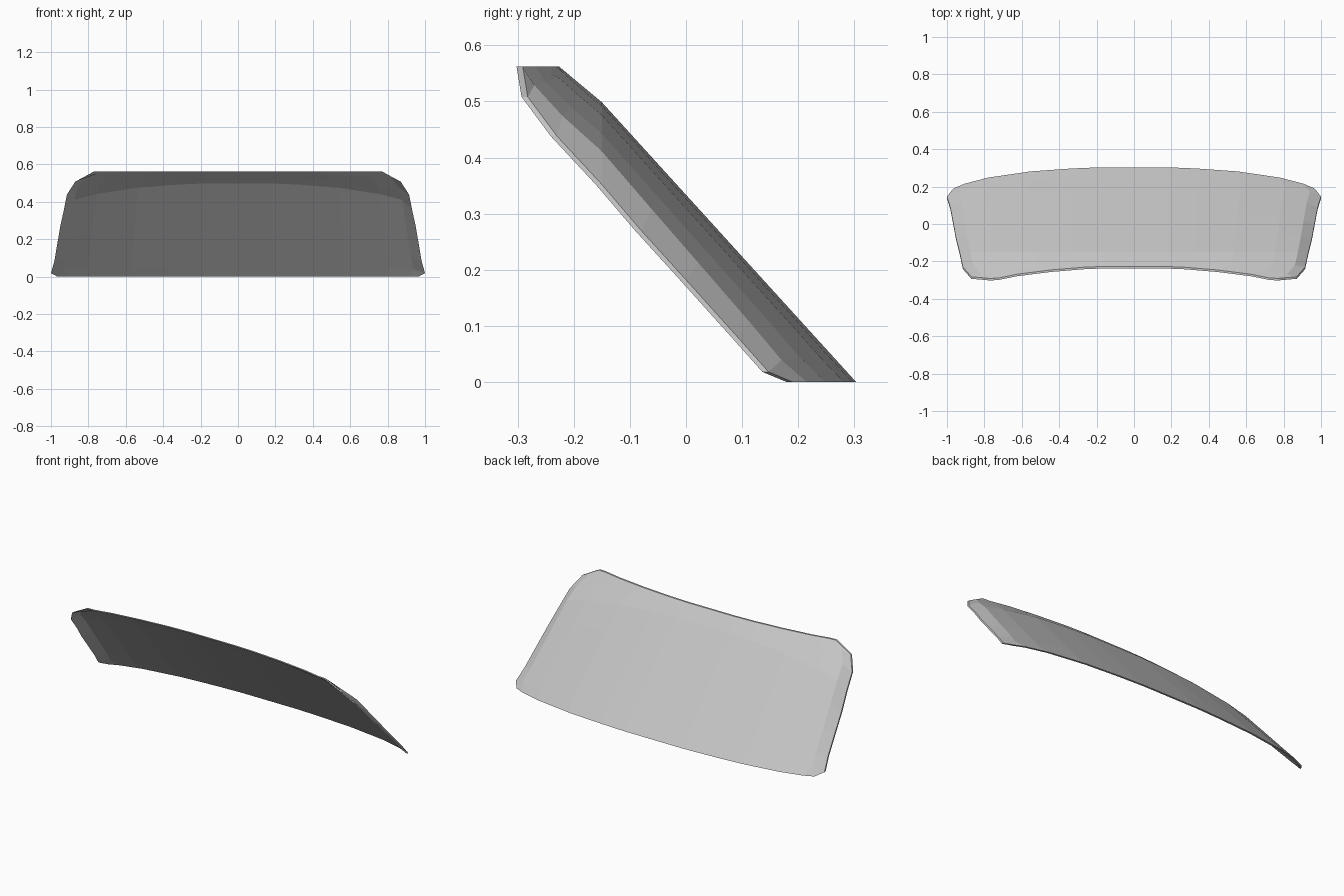
import bpy, bmesh

if "Cube" in bpy.data.objects:
    bpy.data.objects.remove(bpy.data.objects["Cube"])

# Outer edge of the right half, bottom to top: x, y, z
EDGE = [(0.965, 0.19, 0.0), (1.0, 0.147, 0.018), (0.982, 0.09, 0.082),
        (0.965, 0.0, 0.182), (0.95, -0.08, 0.27), (0.932, -0.15, 0.352),
        (0.915, -0.23, 0.438), (0.87, -0.282, 0.508), (0.77, -0.291, 0.562)]
# Position of each row: 0 = lower edge, 1 = bend, 2 = top edge
ROWS = [0, 0.1, 0.27, 0.53, 0.76, 1.0, 1.4, 1.75, 2.0]
COLS = [0.2, 0.37, 0.61, 0.86, 1.0]
BASE = [(0, .305), (.2, .303), (.33, .297), (.57, .28), (.8, .245), (.95, .203), (1.0, .17)]
BEND_Y, TOP_Z, THICK = -0.15, 0.562, 0.011


def base_y(x):
    """Depth of the lower edge at a given width."""
    for (x0, y0), (x1, y1) in zip(BASE, BASE[1:]):
        if x <= x1:
            return y0 + (y1 - y0) * (x - x0) / (x1 - x0)
    return BASE[-1][1]


def panel_point(x, t):
    """Point on the bent sheet."""
    y0 = base_y(x)
    bend_z = 1.1 * (y0 - BEND_Y)
    if t <= 1:
        return (x, y0 + (BEND_Y - y0) * t, bend_z * t)
    z = bend_z + (TOP_Z - bend_z) * (t - 1)
    return (x, BEND_Y - (z - bend_z) / 0.83, z)


# Half rows, then mirrored to full rows
grid = []
for edge, t in zip(EDGE, ROWS):
    half = [panel_point(edge[0] * 0.94 * u, t) for u in COLS] + [edge]
    grid.append([(-x, y, z) for x, y, z in reversed(half)] + half)

bm = bmesh.new()
outer = [[bm.verts.new(p) for p in row] for row in grid]
inner = [[bm.verts.new((x, y - THICK, z)) for x, y, z in row] for row in grid]
nr, nc = len(grid), len(grid[0])

# Outer and inner glass surfaces
for layer in (outer, inner):
    for r in range(nr - 1):
        for c in range(nc - 1):
            bm.faces.new((layer[r][c], layer[r][c + 1], layer[r + 1][c + 1], layer[r + 1][c]))

# Thin rim joining both surfaces
loop = ([(0, c) for c in range(nc)] + [(r, nc - 1) for r in range(1, nr)]
        + [(nr - 1, c) for c in range(nc - 2, -1, -1)] + [(r, 0) for r in range(nr - 2, 0, -1)])
for (r0, c0), (r1, c1) in zip(loop, loop[1:] + loop[:1]):
    bm.faces.new((outer[r0][c0], outer[r1][c1], inner[r1][c1], inner[r0][c0]))
bmesh.ops.recalc_face_normals(bm, faces=bm.faces[:])

mesh = bpy.data.meshes.new("rear_window")
bm.to_mesh(mesh)
bm.free()
glass = bpy.data.materials.new("grey_glass")
glass.diffuse_color = (0.55, 0.55, 0.55, 1)
glass.use_nodes = True
glass.node_tree.nodes["Principled BSDF"].inputs["Base Color"].default_value = glass.diffuse_color
mesh.materials.append(glass)
window = bpy.data.objects.new("rear_window", mesh)
bpy.context.collection.objects.link(window)
